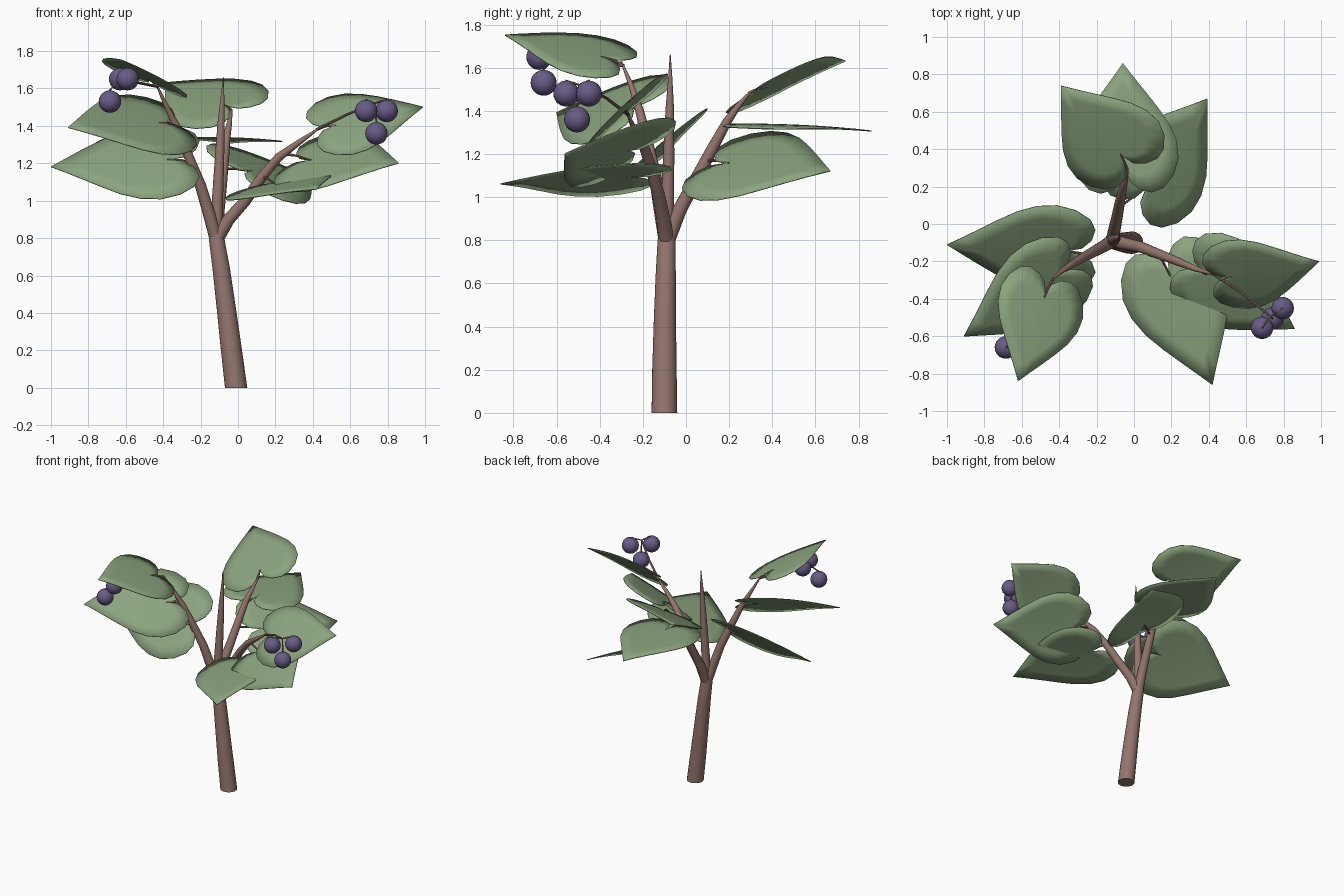
import bpy, bmesh, math
from mathutils import Vector

if "Cube" in bpy.data.objects:
    bpy.data.objects.remove(bpy.data.objects["Cube"], do_unlink=True)


def material(name, rgb):
    m = bpy.data.materials.new(name)
    m.use_nodes = True
    m.diffuse_color = (*rgb, 1)
    bsdf = next(n for n in m.node_tree.nodes if n.type == 'BSDF_PRINCIPLED')
    bsdf.inputs["Base Color"].default_value = (*rgb, 1)
    bsdf.inputs["Roughness"].default_value = 0.8
    return m


BARK = material("brown bark", (0.30, 0.18, 0.155))
LEAF = material("soft green leaf", (0.26, 0.37, 0.21))
BERRY = material("purple berry", (0.14, 0.105, 0.24))


def finish(bm, name, mat):
    bmesh.ops.recalc_face_normals(bm, faces=bm.faces)
    mesh = bpy.data.meshes.new(name)
    bm.to_mesh(mesh)
    bm.free()
    mesh.materials.append(mat)
    ob = bpy.data.objects.new(name, mesh)
    bpy.context.collection.objects.link(ob)
    bpy.ops.object.select_all(action='DESELECT')
    ob.select_set(True)
    bpy.context.view_layer.objects.active = ob
    bpy.ops.object.shade_smooth_by_angle(angle=math.radians(40))
    return ob


def tube(name, path, radii, mat, sides=16, flat_ends=False):
    """Tapered tube through the points of a path."""
    bm = bmesh.new()
    pts = [Vector(p) for p in path]
    rings = []
    for i, p in enumerate(pts):
        t = (pts[min(i + 1, len(pts) - 1)] - pts[max(i - 1, 0)]).normalized()
        if flat_ends:
            t = Vector((0, 0, 1))
        a = t.cross(Vector((0.13, 1, 0.07))).normalized()
        b = t.cross(a)
        rings.append([bm.verts.new(p + radii[i] * (math.cos(k) * a + math.sin(k) * b))
                      for k in (2 * math.pi * j / sides for j in range(sides))])
    for r, s in zip(rings, rings[1:]):
        for j in range(sides):
            k = (j + 1) % sides
            bm.faces.new((r[j], r[k], s[k], s[j]))
    bm.faces.new(rings[0])
    bm.faces.new(rings[-1])
    return finish(bm, name, mat)


# Half of the heart outline: (along the midrib, across), notch at 0, tip at 1
HALF = [(0.0, 0.0), (-0.13, 0.07), (-0.21, 0.25), (-0.24, 0.48), (-0.2, 0.7), (-0.08, 0.9),
        (0.08, 1.0), (0.25, 0.97), (0.42, 0.83), (0.58, 0.62), (0.73, 0.4), (0.87, 0.19), (1.0, 0.0)]
OUTLINE = HALF + [(u, -v) for u, v in HALF[-2:0:-1]]


def leaf(name, tip, side_a, side_b, notch, twig):
    """Heart leaf set by its tip, notch and its two widest points, plus a stalk to the branch."""
    tip, side_a, side_b, notch = map(Vector, (tip, side_a, side_b, notch))
    axis = tip - notch
    across = (side_b - side_a) / 2
    half_width = across.length
    across = (across - axis * (across.dot(axis) / axis.length_squared)).normalized() * half_width
    normal = axis.cross(across).normalized()
    if normal.z < 0:
        normal = -normal

    def point(u, v):
        lift = 0.012 - 0.03 * (u - 0.4) ** 2 - 0.012 * v * v
        return notch + axis * u + across * v + normal * lift

    bm = bmesh.new()
    cu = 0.3
    centre = bm.verts.new(point(cu, 0))
    rings = [[bm.verts.new(point(cu + (u - cu) * s, v * s)) for u, v in OUTLINE]
             for s in (0.35, 0.7, 1.0)]
    n = len(OUTLINE)
    for j in range(n):
        k = (j + 1) % n
        bm.faces.new((centre, rings[0][j], rings[0][k]))
        for r, s in zip(rings, rings[1:]):
            bm.faces.new((r[j], s[j], s[k], r[k]))
    ob = finish(bm, name, LEAF)
    mod = ob.modifiers.new("thickness", 'SOLIDIFY')
    mod.thickness = 0.005
    mod.offset = 0
    # Leaf stalk
    twig = Vector(twig)
    mid = (twig + notch) / 2 + Vector((0, 0, 0.01))
    tube(name + "_stalk", [twig, mid, point(0.03, 0)], [0.008, 0.006, 0.005], BARK, 8)


# Trunk
tube("trunk", [(-0.01, -0.1, 0), (-0.035, -0.1, 0.2), (-0.062, -0.098, 0.42),
               (-0.09, -0.094, 0.64), (-0.115, -0.09, 0.8), (-0.117, -0.09, 0.86)],
     [0.06, 0.057, 0.052, 0.047, 0.042, 0.03], BARK, 20, True)

# Branches and the upright centre shoot
FORK = (-0.115, -0.09, 0.79)
tube("right_branch", [FORK, (-0.155, -0.115, 0.93), (-0.2, -0.14, 1.08), (-0.265, -0.175, 1.24),
                      (-0.33, -0.215, 1.4), (-0.39, -0.255, 1.52), (-0.44, -0.3, 1.63)],
     [0.036, 0.033, 0.03, 0.026, 0.02, 0.012, 0.004], BARK)
tube("left_branch", [FORK, (-0.05, -0.105, 0.9), (0.04, -0.125, 1.0), (0.13, -0.16, 1.13),
                     (0.22, -0.195, 1.235), (0.33, -0.24, 1.315), (0.43, -0.27, 1.385)],
     [0.036, 0.033, 0.03, 0.027, 0.023, 0.015, 0.005], BARK)
tube("back_branch", [FORK, (-0.105, -0.03, 0.94), (-0.09, 0.04, 1.07), (-0.075, 0.12, 1.22),
                     (-0.06, 0.19, 1.35), (-0.045, 0.24, 1.42), (-0.035, 0.3, 1.49)],
     [0.036, 0.033, 0.03, 0.027, 0.021, 0.014, 0.005], BARK)
tube("centre_shoot", [FORK, (-0.11, -0.085, 1.0), (-0.1, -0.08, 1.2), (-0.09, -0.075, 1.42),
                      (-0.083, -0.073, 1.55), (-0.078, -0.073, 1.66)],
     [0.034, 0.03, 0.026, 0.019, 0.01, 0.002], BARK)

# Leaves: tip, widest points, notch, branch point
leaf("right_low_leaf", (-1.0, -0.11, 1.18), (-0.4, 0.09, 1.40), (-0.38, -0.38, 1.0),
     (-0.36, -0.14, 1.215), (-0.25, -0.165, 1.2))
leaf("right_middle_leaf", (-0.91, -0.60, 1.39), (-0.55, -0.08, 1.56), (-0.28, -0.45, 1.24),
     (-0.41, -0.27, 1.41), (-0.33, -0.215, 1.4))
leaf("right_top_leaf", (-0.62, -0.84, 1.75), (-0.72, -0.42, 1.74), (-0.26, -0.45, 1.55),
     (-0.48, -0.38, 1.64), (-0.43, -0.29, 1.61))
leaf("left_low_leaf", (0.42, -0.86, 1.06), (-0.07, -0.4, 1.0), (0.48, -0.24, 1.15),
     (0.19, -0.26, 1.085), (0.13, -0.16, 1.13))
leaf("left_middle_leaf", (0.86, -0.56, 1.2), (0.52, -0.06, 1.38), (0.3, -0.5, 1.06),
     (0.38, -0.26, 1.21), (0.25, -0.205, 1.25))
leaf("left_top_leaf", (0.99, -0.2, 1.5), (0.55, -0.08, 1.56), (0.6, -0.45, 1.24),
     (0.51, -0.28, 1.395), (0.42, -0.268, 1.38))
leaf("back_low_leaf", (0.39, 0.67, 1.12), (-0.14, 0.4, 1.3), (0.31, 0.08, 0.98),
     (0.06, 0.19, 1.15), (-0.08, 0.09, 1.17))
leaf("back_middle_leaf", (-0.06, 0.86, 1.305), (-0.33, 0.35, 1.335), (0.24, 0.35, 1.32),
     (-0.045, 0.3, 1.33), (-0.065, 0.17, 1.32))
leaf("back_top_leaf", (-0.39, 0.74, 1.63), (0.13, 0.5, 1.62), (-0.31, 0.2, 1.4),
     (-0.06, 0.365, 1.5), (-0.037, 0.29, 1.48))


def cluster(name, start, bend, joint, berries):
    """Three berries hanging from an arched stem."""
    joint = Vector(joint)
    tube(name + "_stem", [start, bend, joint], [0.008, 0.007, 0.006], BARK, 8)
    for i, c in enumerate(berries, 1):
        c = Vector(c)
        top = c + Vector((0, 0, 0.062))
        tube(f"{name}_stalk_{i}", [joint, (joint + top) / 2, top, c], [0.005] * 4, BARK, 6)
        bm = bmesh.new()
        bmesh.ops.create_uvsphere(bm, u_segments=24, v_segments=14, radius=0.06)
        bmesh.ops.translate(bm, verts=bm.verts, vec=c)
        finish(bm, f"{name}_berry_{i}", BERRY)


# Berry clusters
cluster("left_cluster", (0.42, -0.265, 1.38), (0.58, -0.37, 1.46), (0.73, -0.495, 1.52),
        [(0.685, -0.555, 1.48), (0.795, -0.45, 1.48), (0.74, -0.505, 1.36)])
cluster("right_cluster", (-0.43, -0.29, 1.61), (-0.53, -0.45, 1.63), (-0.62, -0.6, 1.66),
        [(-0.685, -0.66, 1.53), (-0.59, -0.68, 1.65), (-0.63, -0.54, 1.65)])
